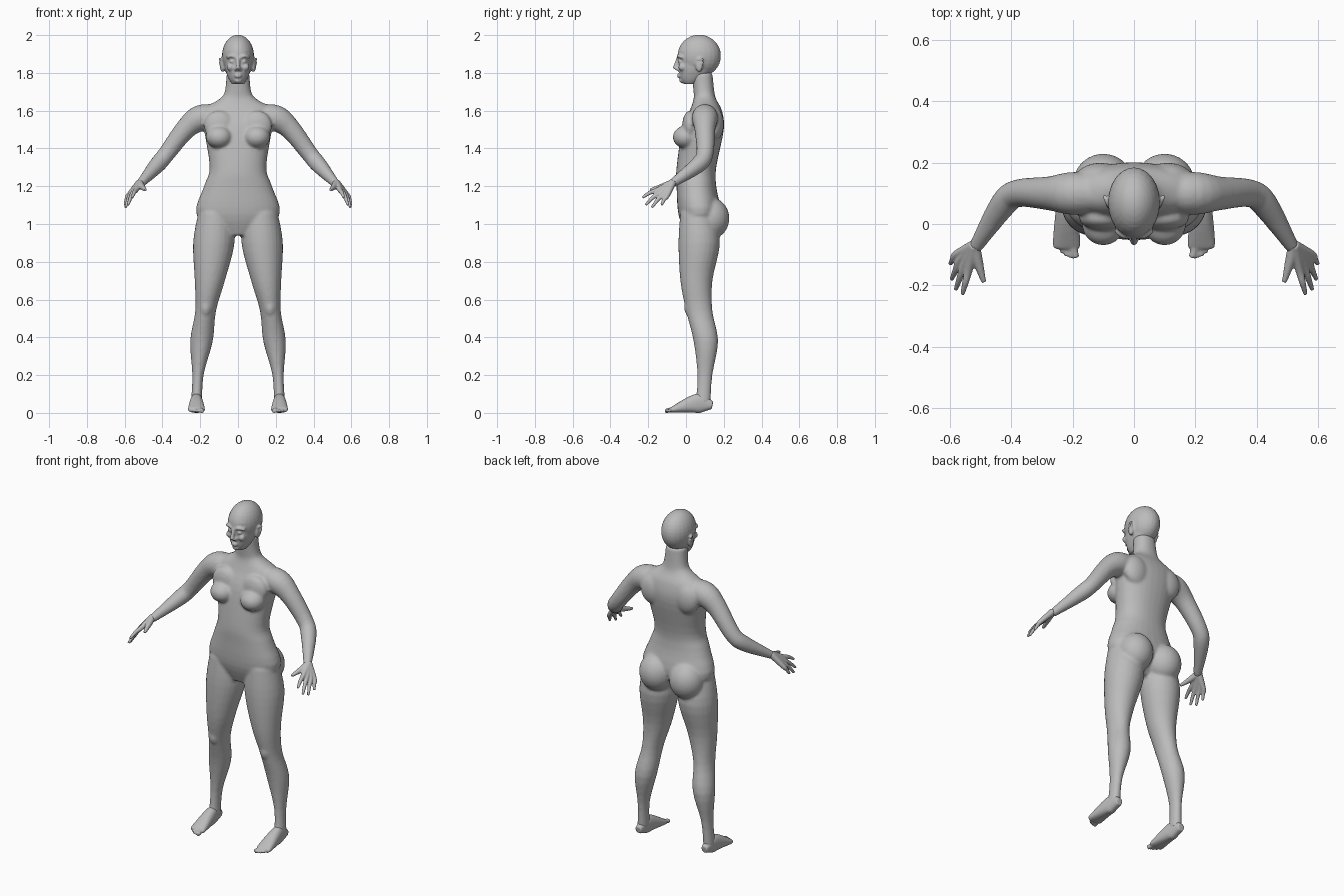
import bpy, bmesh, math
from mathutils import Vector, Matrix

if "Cube" in bpy.data.objects:
    bpy.data.objects.remove(bpy.data.objects["Cube"], do_unlink=True)

grey = bpy.data.materials.new("plain grey")
grey.use_nodes = True
COLOUR = (.5, .5, .5, 1)
grey.diffuse_color = COLOUR
grey.node_tree.nodes["Principled BSDF"].inputs["Base Color"].default_value = COLOUR

UP = Vector((0, 0, 1))
FRONT = Vector((0, -1, 0))
STEPS = 4


def catmull_rom(before, start, end, after, t):
    """Point on the smooth curve between start and end."""
    pull_in, pull_out = (end - before) / 2, (after - start) / 2
    rise = t * t * (3 - 2 * t)
    return (start.lerp(end, rise) + pull_in * t * (1 - t) ** 2
            - pull_out * t * t * (1 - t))


def resample(rows):
    """Smooth curve through rows of numbers."""
    rows = [Vector(row) for row in rows]
    padded = [rows[0], *rows, rows[-1]]
    smooth = [catmull_rom(*quad, step / STEPS)
              for quad in zip(padded, padded[1:], padded[2:], padded[3:])
              for step in range(STEPS)]
    return smooth + [rows[-1]]


def tube(bm, rows, facing=UP, axis=None, side=1, power=1, sides=24):
    """Closed skin over rounded rings; a row is x, y, z, half width, half depth."""
    rows = resample(rows)
    centres = [Vector(row[:3]) for row in rows]
    rings = []
    for i, row in enumerate(rows):
        following = centres[min(i + 1, len(rows) - 1)]
        previous = centres[max(i - 1, 0)]
        along = axis or (following - previous).normalized()
        across = along.cross(facing).normalized()
        lift = across.cross(along)
        ring = []
        for k in range(sides):
            angle = math.tau * k / sides
            cosine, sine = math.cos(angle), math.sin(angle)
            point = (centres[i]
                     + across * row[3] * math.copysign(abs(cosine) ** power, cosine)
                     + lift * row[4] * math.copysign(abs(sine) ** power, sine))
            ring.append(bm.verts.new((point.x * side, point.y, point.z)))
        rings.append(ring)
    for low, high in zip(rings, rings[1:]):
        for k in range(sides):
            bm.faces.new((low[k - 1], low[k], high[k], high[k - 1]))
    bm.faces.new(rings[0])
    bm.faces.new(rings[-1])


def stack(bm, rows, centre_line, **options):
    """Level rings; a row is height, half width, front, back."""
    tube(bm, [(centre_line(height), (front + back) / 2, height, width, (back - front) / 2)
              for height, width, front, back in rows],
         facing=FRONT, axis=UP, **options)


def limb(bm, points, **options):
    """Round tube; a point is x, y, z, radius."""
    tube(bm, [(*point, point[-1]) for point in points], **options)


def blob(bm, centre, size, side=1):
    x, y, z = centre
    place = Matrix.Translation((x * side, y, z)) @ Matrix.Diagonal((*size, 1))
    bmesh.ops.create_uvsphere(bm, u_segments=24, v_segments=16, radius=1, matrix=place)


def finish(name, bm, voxel, smoothing):
    """Blend the overlapping volumes into one smooth skin."""
    bmesh.ops.recalc_face_normals(bm, faces=bm.faces)
    mesh = bpy.data.meshes.new(name)
    bm.to_mesh(mesh)
    bm.free()
    mesh.materials.append(grey)
    part = bpy.data.objects.new(name, mesh)
    bpy.context.collection.objects.link(part)
    remesh = part.modifiers.new("blend", "REMESH")
    remesh.mode = "VOXEL"
    remesh.voxel_size = voxel
    remesh.use_smooth_shade = True
    soften = part.modifiers.new("soften", "SMOOTH")
    soften.factor = .5
    soften.iterations = smoothing


def middle_line(height):
    return 0


def leg_line(height):
    """The legs spread towards the floor in a gentle curve."""
    return .17 + .05 * math.cos(math.pi * height / 1.1)


# Torso and neck
body = bmesh.new()
stack(body, [
    (.94, .08, 0, .1), (1.05, .22, -.04, .18), (1.2, .18, -.05, .16),
    (1.3, .15, -.05, .16), (1.5, .18, -.02, .2), (1.6, .19, .02, .19),
    (1.66, .1, .04, .16), (1.7, .07, .04, .15), (1.8, .06, .03, .14)],
    middle_line, power=.9, sides=32)

for side in (1, -1):
    # Chest, seat and shoulder blade
    blob(body, (.1, 0, 1.46), (.07, .07, .06), side)
    blob(body, (.1, .02, 1.52), (.08, .04, .08), side)
    blob(body, (.1, .13, 1.03), (.1, .1, .11), side)
    blob(body, (.11, .15, 1.53), (.08, .05, .09), side)
    # Arm from collar to wrist
    limb(body, [(.1, .1, 1.57, .06), (.2, .1, 1.56, .07), (.28, .1, 1.5, .055),
                (.38, .1, 1.37, .045), (.43, .06, 1.31, .043), (.52, -.08, 1.21, .022)],
         side=side)
    # Leg from hip to ankle
    stack(body, [(1.06, .09, -.03, .15), (.9, .11, -.04, .18), (.7, .08, -.03, .14),
                 (.54, .055, 0, .14), (.38, .06, .04, .17), (.2, .03, .06, .14),
                 (.05, .03, .05, .13)], leg_line, side=side)
    # Kneecap and ankle bones
    blob(body, (.17, .02, .56), (.03, .03, .05), side)
    blob(body, (leg_line(.1), .09, .1), (.03, .02, .02), side)
finish("body", body, .008, 6)

# Skull and jaw
head = bmesh.new()
blob(head, (0, .07, 1.89), (.085, .115, .112))
stack(head, [(1.74, .03, -.01, .05), (1.77, .05, -.03, .1), (1.83, .07, -.04, .15),
             (1.92, .07, -.04, .12)], middle_line, power=.9)
# Nose, lips and chin
limb(head, [(0, -.04, 1.88, .01), (0, -.06, 1.82, .012)])
for height in (1.78, 1.79):
    blob(head, (0, -.035, height), (.02, .012, .006))
blob(head, (0, -.02, 1.76), (.02, .015, .015))
for side in (1, -1):
    # Nostril, brow, eyelid, cheek and ear
    blob(head, (.01, -.045, 1.82), (.01, .01, .01), side)
    limb(head, [(.01, -.04, 1.88, .008), (.035, -.04, 1.89, .008), (.06, -.02, 1.88, .008)],
         side=side)
    blob(head, (.03, -.03, 1.86), (.015, .012, .01), side)
    blob(head, (.04, -.02, 1.83), (.02, .02, .02), side)
    blob(head, (.08, .07, 1.84), (.013, .02, .036), side)
    limb(head, [(.085, .06, 1.87, .006), (.096, .09, 1.87, .007), (.085, .07, 1.81, .007)],
         side=side)
finish("head", head, .0055, 3)

# Hand and foot landmarks, from the first digit to the last
wrist = Vector((.52, -.07, 1.22))
first_knuckle, last_knuckle = Vector((.54, -.15, 1.18)), Vector((.58, -.1, 1.15))
first_tip, last_tip = Vector((.56, -.23, 1.14)), Vector((.6, -.13, 1.1))
finger_bow = Vector((.01, -.02, -.03))
big_toe, little_toe = Vector((.19, -.11, .01)), Vector((.25, -.08, .01))

for side, label in ((1, "left"), (-1, "right")):
    # Palm and fingers fan out between the first and last digit
    hand = bmesh.new()
    for i in range(4):
        t = i / 3
        knuckle = first_knuckle.lerp(last_knuckle, t)
        tip = first_tip.lerp(last_tip, t) + finger_bow * math.sin(math.pi * t)
        joint = knuckle.lerp(tip, .5) + UP * .006
        limb(hand, [(*wrist, .02), (*knuckle, .014), (*joint, .011), (*tip, .007)],
             side=side, sides=12)
    # Thumb
    limb(hand, [(*wrist, .018), (.51, -.12, 1.2, .017), (.49, -.19, 1.18, .008)],
         side=side, sides=12)
    finish(label + "_hand", hand, .004, 3)

    # Heel, instep and sole
    foot = bmesh.new()
    tube(foot, [(.22, .14, .04, .02, .02), (.22, .08, .05, .03, .05),
                (.22, .03, .045, .037, .045), (.22, -.06, .02, .045, .02),
                (.22, -.08, .015, .04, .012)], side=side, power=.85)
    # Toes
    for i in range(5):
        t = i / 4
        tip = big_toe.lerp(little_toe, t) + FRONT * .01 * math.sin(math.pi * t)
        root = tip.lerp(Vector((.22, 0, .03)), .5)
        thick = .01 if i else .015
        limb(foot, [(*root, thick), (*tip, thick * .8)], side=side, sides=12)
    finish(label + "_foot", foot, .0045, 3)
